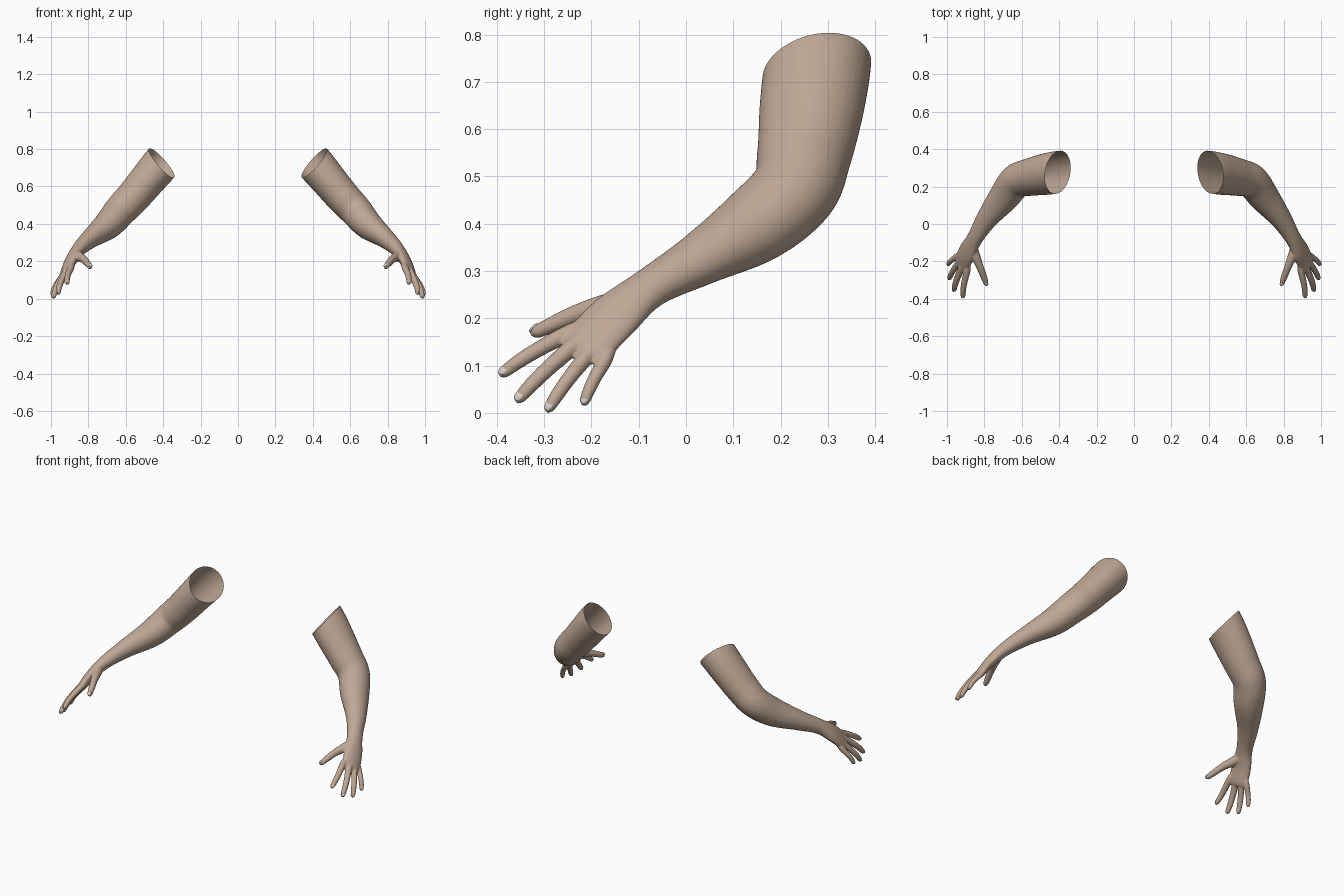
import bpy, bmesh, math
from mathutils import Vector, Matrix

if "Cube" in bpy.data.objects:
    bpy.data.objects.remove(bpy.data.objects["Cube"])

WIDE = Vector((0.45, 0.77, -0.45)).normalized()   # across the palm, thumb side to little finger


def material(name, rgb):
    m = bpy.data.materials.new(name)
    m.diffuse_color = (*rgb, 1)
    m.use_nodes = True
    m.node_tree.nodes["Principled BSDF"].inputs["Base Color"].default_value = m.diffuse_color
    return m


skin = material("skin", (0.52, 0.39, 0.30))
nail_mat = material("nail", (0.68, 0.63, 0.60))


def spline(keys, steps=6):
    """Catmull-Rom interpolation of (x, y, z, half_width, half_depth) rows."""
    k = [Vector(r) for r in keys]
    k = [2 * k[0] - k[1]] + k + [2 * k[-1] - k[-2]]
    out = []
    for i in range(1, len(k) - 2):
        a, b, c, d = k[i - 1:i + 3]
        for s in range(steps):
            t = s / steps
            out.append(0.5 * (2 * b + (c - a) * t + (2 * a - 5 * b + 4 * c - d) * t * t
                              + (3 * b - a - 3 * c + d) * t ** 3))
    return out + [k[-2]]


def loft(bm, keys, sides=24):
    """Closed tube with elliptical sections along a smooth path."""
    rows = spline(keys)
    pts = [Vector(r[:3]) for r in rows]
    rings = []
    for i, (r, p) in enumerate(zip(rows, pts)):
        t = (pts[min(i + 1, len(pts) - 1)] - pts[max(i - 1, 0)]).normalized()
        u = (WIDE - t * WIDE.dot(t)).normalized()
        v = t.cross(u)
        rings.append([bm.verts.new(p + u * r[3] * math.cos(a) + v * r[4] * math.sin(a))
                      for a in (2 * math.pi * j / sides for j in range(sides))])
    for a, b in zip(rings, rings[1:]):
        for j in range(sides):
            n = (j + 1) % sides
            bm.faces.new((a[j], a[n], b[n], b[j]))
    bm.faces.new(rings[0][::-1])
    bm.faces.new(rings[-1])


def add_object(name, bm, mat):
    me = bpy.data.meshes.new(name)
    bm.to_mesh(me)
    bm.free()
    me.materials.append(mat)
    ob = bpy.data.objects.new(name, me)
    bpy.context.collection.objects.link(ob)
    return ob


def mirrored(ob, name):
    me = ob.data.copy()
    me.transform(Matrix.Scale(-1, 4, (1, 0, 0)))
    me.flip_normals()
    bpy.context.collection.objects.link(bpy.data.objects.new(name, me))


# Upper arm, elbow, forearm, wrist and palm
ARM = [
    (0.345, 0.285, 0.79, 0.110, 0.100),
    (0.408, 0.277, 0.725, 0.113, 0.102),
    (0.480, 0.265, 0.640, 0.110, 0.097),
    (0.560, 0.250, 0.545, 0.100, 0.092),
    (0.630, 0.228, 0.470, 0.092, 0.087),
    (0.695, 0.145, 0.395, 0.084, 0.077),
    (0.785, 0.030, 0.325, 0.060, 0.053),
    (0.850, -0.075, 0.265, 0.046, 0.038),
    (0.892, -0.150, 0.205, 0.058, 0.030),
    (0.920, -0.210, 0.143, 0.057, 0.023),
    (0.931, -0.228, 0.124, 0.046, 0.012),
]
# Fingers: knuckle, tip, radius
FINGERS = {
    "index": ((0.893, -0.252, 0.167), (0.914, -0.395, 0.079), 0.0165),
    "middle": ((0.922, -0.236, 0.143), (0.963, -0.360, 0.023), 0.0170),
    "ring": ((0.938, -0.207, 0.124), (0.988, -0.295, 0.002), 0.0160),
    "little": ((0.944, -0.170, 0.115), (0.996, -0.218, 0.016), 0.0145),
}
PALM_START = Vector((0.880, -0.130, 0.225))
DORSAL = Vector((0.79, -0.11, 0.60)).normalized()

bm = bmesh.new()
loft(bm, ARM, 40)
nails = []
for name, (k, tip, r) in FINGERS.items():
    k, tip = Vector(k), Vector(tip)
    d = (tip - k).normalized()
    rows = [(*k.lerp(PALM_START, 0.35), r * 0.9, r * 0.9), (*k, r * 1.1, r * 1.1)]
    for f, rad, arch in ((0.45, 1.0, 0.007), (0.75, 0.92, 0.006), (0.93, 0.75, 0.001), (1.0, 0.3, 0)):
        rows.append((*(k.lerp(tip, f) + DORSAL * arch), r * rad, r * rad))
    loft(bm, rows, 16)
    nails.append((name, tip - d * 0.013, d, DORSAL, r))

# Thumb with its fleshy base
loft(bm, [(0.866, -0.115, 0.235, 0.026, 0.026), (0.850, -0.165, 0.226, 0.027, 0.026),
          (0.825, -0.225, 0.211, 0.021, 0.020), (0.806, -0.275, 0.190, 0.018, 0.018),
          (0.792, -0.314, 0.172, 0.014, 0.014), (0.787, -0.328, 0.165, 0.005, 0.005)], 16)
td = Vector((-0.3, -0.75, -0.5)).normalized()
nails.append(("thumb", Vector((0.787, -0.328, 0.165)) - td * 0.013, td, -WIDE, 0.0165))
bmesh.ops.recalc_face_normals(bm, faces=bm.faces)
arm = add_object("right_arm", bm, skin)

# Blend fingers, thumb and palm into one skin
rm = arm.modifiers.new("blend", 'REMESH')
rm.mode = 'VOXEL'
rm.voxel_size = 0.004
sm = arm.modifiers.new("soften", 'SMOOTH')
sm.factor = 0.5
sm.iterations = 6
dg = bpy.context.evaluated_depsgraph_get()
bm = bmesh.new()
bm.from_object(arm, dg)
arm.modifiers.clear()

# Open the upper end with a slanted cut
bmesh.ops.bisect_plane(bm, geom=bm.verts[:] + bm.edges[:] + bm.faces[:], dist=1e-5,
                       plane_co=(0.408, 0.275, 0.725), plane_no=(-0.735, -0.19, 0.65),
                       clear_outer=True)
for f in bm.faces:
    f.smooth = True
    f.material_index = 0
bm.to_mesh(arm.data)
bm.free()
mirrored(arm, "left_arm")

# Finger nails: thin domed plates
for name, p, d, up, r in nails:
    n = (up - d * up.dot(d)).normalized()
    s = d.cross(n)
    rot = Matrix((d, s, n)).transposed().to_4x4()
    bm = bmesh.new()
    bmesh.ops.create_uvsphere(bm, u_segments=16, v_segments=8, radius=1)
    bmesh.ops.transform(bm, verts=bm.verts, matrix=Matrix.Translation(p + n * r * 0.55) @ rot
                        @ Matrix.Rotation(0.22, 4, 'Y') @ Matrix.Diagonal((0.013, r * 0.6, 0.0048, 1)))
    for f in bm.faces:
        f.smooth = True
    nail = add_object("right_" + name + "_nail", bm, nail_mat)
    mirrored(nail, "left_" + name + "_nail")
